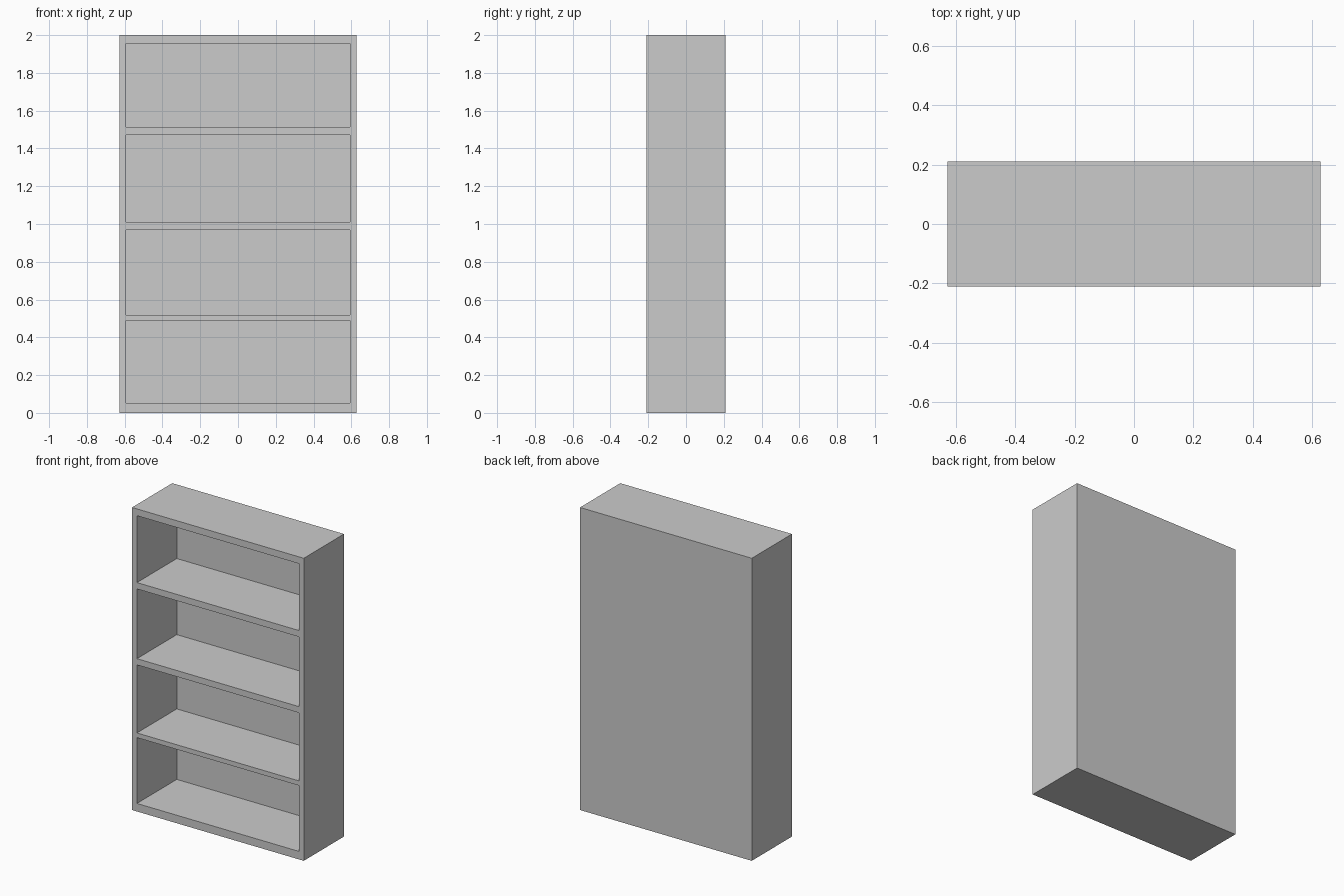
import bpy, bmesh
from mathutils import Matrix, Vector

if "Cube" in bpy.data.objects:
    bpy.data.objects.remove(bpy.data.objects["Cube"])

HALF_W, HALF_D, HEIGHT = 0.628, 0.21, 2.0
INNER_W, BACK = 0.592, 0.004
# bottom and top height of each open compartment
BAYS = [(0.053, 0.488), (0.519, 0.969), (1.01, 1.471), (1.513, 1.955)]


def boxes(name, bounds):
    """One mesh object made of boxes given as (min corner, max corner)."""
    bm = bmesh.new()
    for lo, hi in bounds:
        lo, hi = Vector(lo), Vector(hi)
        m = Matrix.Translation((lo + hi) / 2) @ Matrix.Diagonal((*(hi - lo), 1))
        bmesh.ops.create_cube(bm, size=1, matrix=m)
    mesh = bpy.data.meshes.new(name)
    bm.to_mesh(mesh)
    bm.free()
    ob = bpy.data.objects.new(name, mesh)
    bpy.context.collection.objects.link(ob)
    return ob


# solid case
case = boxes("bookcase", [((-HALF_W, -HALF_D, 0), (HALF_W, HALF_D, HEIGHT))])

# compartments cut from the front, leaving shelves and a thin back panel
cutter = boxes("compartment_cutter", [
    ((-INNER_W, -HALF_D - 0.1, z0), (INNER_W, HALF_D - BACK, z1)) for z0, z1 in BAYS])

cut = case.modifiers.new("compartments", 'BOOLEAN')
cut.operation = 'DIFFERENCE'
cut.solver = 'EXACT'
cut.object = cutter
bpy.context.view_layer.objects.active = case
bpy.ops.object.modifier_apply(modifier=cut.name)
bpy.data.objects.remove(cutter)
